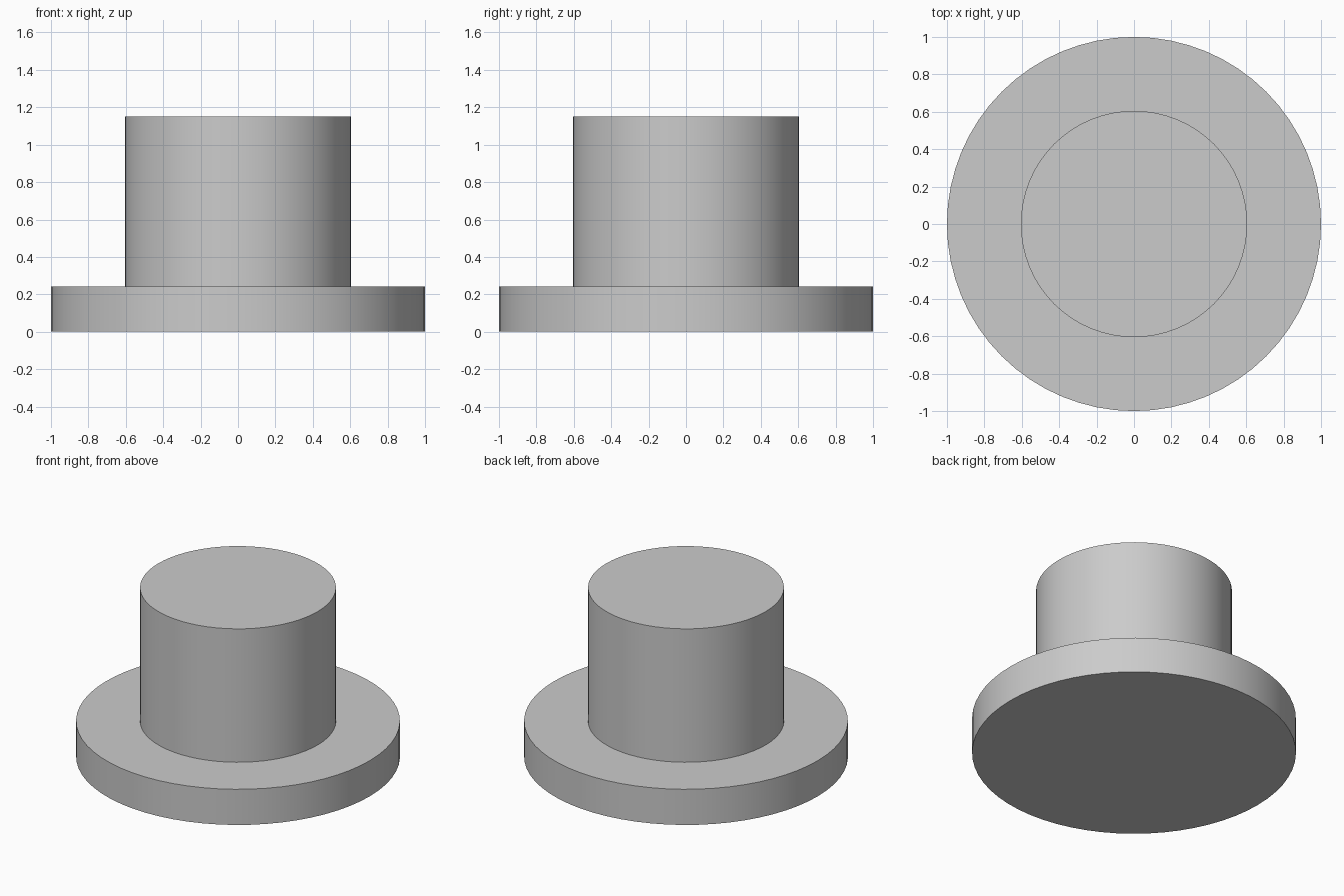
import bpy
import bmesh
import math

cube = bpy.data.objects.get("Cube")
if cube:
    bpy.data.objects.remove(cube, do_unlink=True)

SEGMENTS = 64
BASE_RADIUS, POST_RADIUS = 1.0, 0.605
BASE_TOP, POST_TOP = 0.243, 1.152

# Single grey finish
grey = bpy.data.materials.new("plain_grey")
grey.use_nodes = True
colour = (0.6, 0.6, 0.6, 1.0)
grey.diffuse_color = colour
grey.node_tree.nodes["Principled BSDF"].inputs["Base Color"].default_value = colour

# Flanged post: a disc whose top is inset and raised into the cylinder
bm = bmesh.new()


def ring(radius, z):
    return [bm.verts.new((radius * math.cos(a), radius * math.sin(a), z))
            for a in (2 * math.pi * i / SEGMENTS for i in range(SEGMENTS))]


rings = [ring(BASE_RADIUS, 0), ring(BASE_RADIUS, BASE_TOP),
         ring(POST_RADIUS, BASE_TOP), ring(POST_RADIUS, POST_TOP)]
for low, high in zip(rings, rings[1:]):
    for i in range(SEGMENTS):
        j = (i + 1) % SEGMENTS
        bm.faces.new((low[i], low[j], high[j], high[i]))
bm.faces.new(reversed(rings[0]))
bm.faces.new(rings[-1])

mesh = bpy.data.meshes.new("flanged_post")
bm.to_mesh(mesh)
bm.free()
mesh.materials.append(grey)
post = bpy.data.objects.new("flanged_post", mesh)
bpy.context.collection.objects.link(post)

# Smooth round walls with crisp rims
bpy.ops.object.select_all(action="DESELECT")
post.select_set(True)
bpy.context.view_layer.objects.active = post
bpy.ops.object.shade_smooth_by_angle(angle=math.radians(30))
